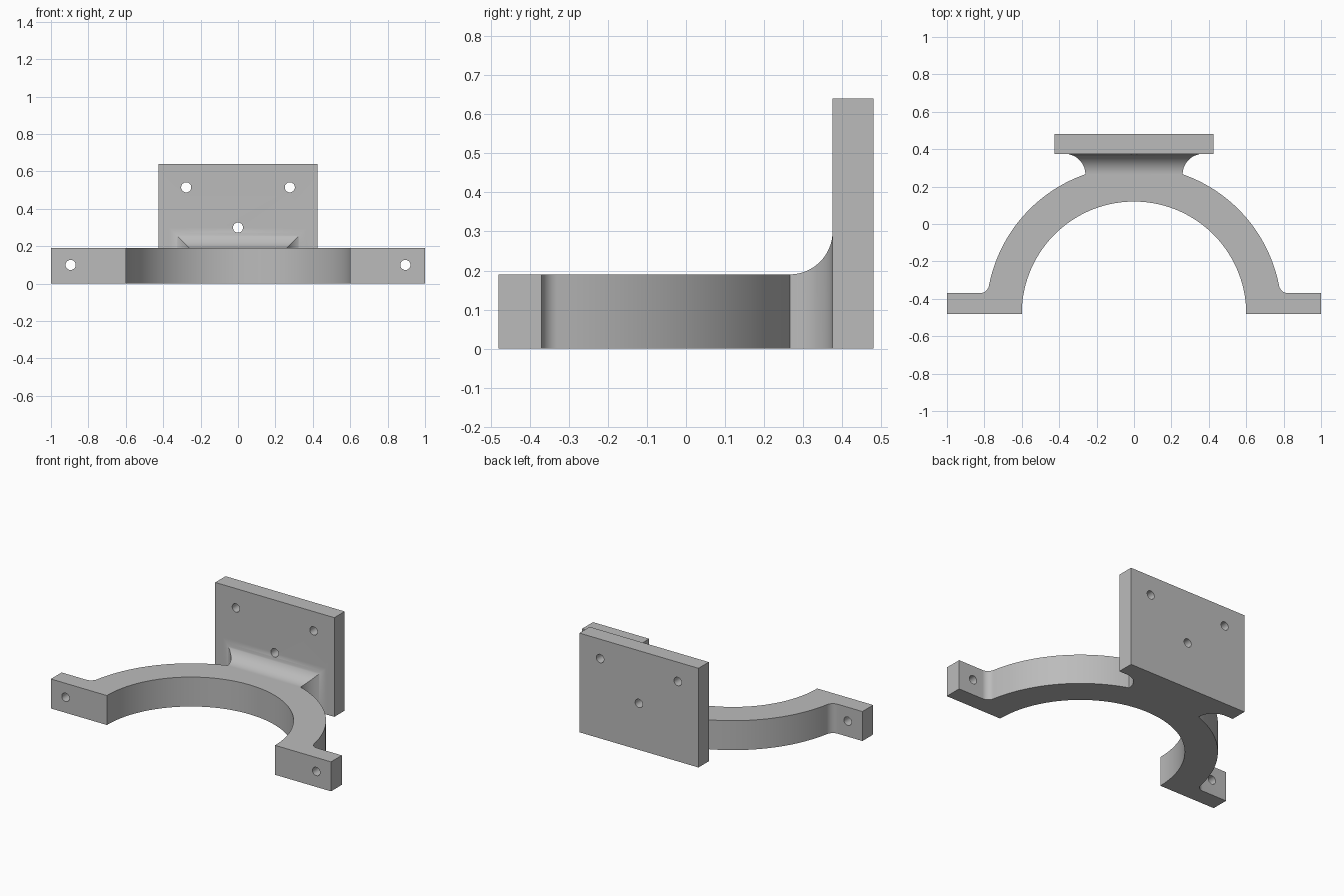
import bpy, bmesh, math
from math import sin, cos, sqrt, pi

cube = bpy.data.objects.get("Cube")
if cube:
    bpy.data.objects.remove(cube, do_unlink=True)

# Main dimensions
INNER, OUTER, CY = 0.6, 0.79, -0.48      # arch radii and centre
BAND_H, FOOT_Y = 0.19, -0.37             # band height, back of the feet
PLATE_Y, NECK_Y, NECK_R = 0.375, 0.265, 0.11
HOLE_R = 0.027

grey = bpy.data.materials.new("plain grey")
grey.use_nodes = True
colour = (0.5, 0.5, 0.5, 1)
grey.diffuse_color = colour
grey.node_tree.nodes["Principled BSDF"].inputs["Base Color"].default_value = colour


def finish(name, bm):
    bmesh.ops.recalc_face_normals(bm, faces=bm.faces)
    mesh = bpy.data.meshes.new(name)
    bm.to_mesh(mesh)
    bm.free()
    mesh.materials.append(grey)
    obj = bpy.data.objects.new(name, mesh)
    bpy.context.collection.objects.link(obj)
    return obj


def arc(cx, cy, r, a0, a1, n):
    return [(cx + r * cos(a0 + (a1 - a0) * i / n),
             cy + r * sin(a0 + (a1 - a0) * i / n)) for i in range(n + 1)]


def loft(name, sections):
    """Join matching closed sections and cap both ends."""
    bm = bmesh.new()
    rings = [[bm.verts.new(p) for p in s] for s in sections]
    n = len(rings[0])
    for a, b in zip(rings, rings[1:]):
        for i in range(n):
            j = (i + 1) % n
            bm.faces.new((a[i], a[j], b[j], b[i]))
    bm.faces.new(rings[0])
    bm.faces.new(rings[-1])
    return finish(name, bm)


def boolean(target, other, operation):
    mod = target.modifiers.new(operation.lower(), 'BOOLEAN')
    mod.operation, mod.solver, mod.object = operation, 'EXACT', other
    with bpy.context.temp_override(object=target, active_object=target):
        bpy.ops.object.modifier_apply(modifier=mod.name)
    bpy.data.objects.remove(other, do_unlink=True)


# Arch band with filleted feet: right-hand half outline, then mirrored
r = 0.05
fy = FOOT_Y + r
fx = sqrt((OUTER + r) ** 2 - (fy - CY) ** 2)
touch = math.atan2(fy - CY, fx)
half = arc(0, CY, INNER, pi / 2, 0, 48)
half += [(1, CY), (1, FOOT_Y)]
half += arc(fx, fy, r, -pi / 2, touch - pi, 12)
half += arc(0, CY, OUTER, touch, pi / 2, 48)[1:]
outer_left = [(-x, y) for x, y in reversed(half[1:-1])]
outline = half + outer_left
bracket = loft("arch_bracket", [[(x, y, z) for x, y in outline] for z in (0, BAND_H)])

# Neck flaring into the plate on its sides and top
steps = [0.2] + [NECK_Y + NECK_R * sin(pi / 2 * i / 24) for i in range(25)] + [0.42]
sections = []
for y in steps:
    t = min(max(y - NECK_Y, 0), NECK_R)
    flare = NECK_R - sqrt(max(NECK_R ** 2 - t * t, 0))
    w, h = 0.26 + flare, BAND_H + flare
    sections.append([(-w, y, 0), (w, y, 0), (w, y, h), (-w, y, h)])
neck = loft("neck", sections)

# Upright mounting plate
W, H = 0.425, 0.64
plate = loft("mounting_plate", [[(-W, y, 0), (W, y, 0), (W, y, H), (-W, y, H)]
                                for y in (PLATE_Y, 0.48)])
boolean(plate, neck, 'UNION')
boolean(bracket, plate, 'UNION')

# Bolt holes through the plate and both feet
for x, y, z in [(-0.277, 0.42, 0.515), (0.277, 0.42, 0.515), (0, 0.42, 0.3),
                (-0.895, -0.42, 0.1), (0.895, -0.42, 0.1)]:
    ends = [[(px, y + d, pz) for px, pz in arc(x, z, HOLE_R, 0, 2 * pi, 32)[:-1]]
            for d in (-0.15, 0.15)]
    boolean(bracket, loft("hole_cutter", ends), 'DIFFERENCE')

# Smooth curves, crisp edges
bpy.ops.object.select_all(action='DESELECT')
bracket.select_set(True)
bpy.context.view_layer.objects.active = bracket
bpy.ops.object.shade_smooth_by_angle(angle=math.radians(30))
